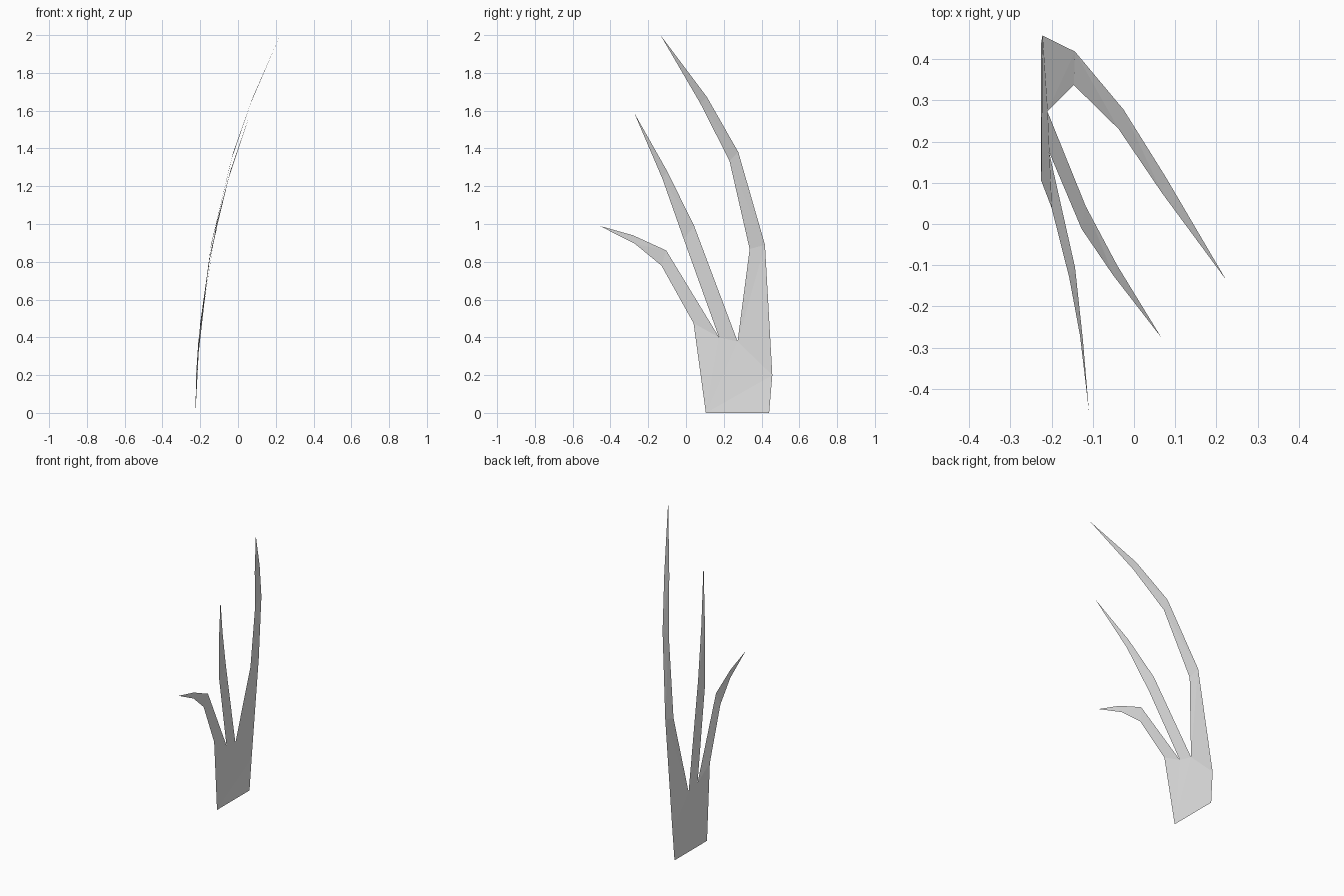
import bpy
import bmesh

if "Cube" in bpy.data.objects:
    bpy.data.objects.remove(bpy.data.objects["Cube"], do_unlink=True)

# One pale matte colour for the whole plant
leaf_grey = bpy.data.materials.new("pale_grey")
leaf_grey.use_nodes = True
leaf_colour = (0.8, 0.8, 0.8, 1)
leaf_grey.diffuse_color = leaf_colour
leaf_grey.node_tree.nodes["Principled BSDF"].inputs["Base Color"].default_value = leaf_colour


def make_sheet(name, faces):
    """Build a thin leaf sheet from faces given as corner points."""
    bm = bmesh.new()
    for corners in faces:
        bm.faces.new([bm.verts.new(point) for point in corners])
    bmesh.ops.remove_doubles(bm, verts=bm.verts, dist=0.001)
    bmesh.ops.triangulate(bm, faces=bm.faces[:])
    bm.normal_update()
    # Every face looks towards the concave side of the bend
    for face in bm.faces:
        if face.normal.x < 0:
            face.normal_flip()
    mesh = bpy.data.meshes.new(name)
    bm.to_mesh(mesh)
    bm.free()
    mesh.materials.append(leaf_grey)
    sheet = bpy.data.objects.new(name, mesh)
    bpy.context.collection.objects.link(sheet)
    return sheet


def make_blade(name, lower_edge, upper_edge, tip):
    """Join two matching edges with a strip that closes at a pointed tip."""
    lower, upper = lower_edge + [tip], upper_edge + [tip]
    faces = []
    for i in range(len(lower_edge)):
        corners = [lower[i], upper[i], upper[i + 1], lower[i + 1]]
        if upper[i + 1] == lower[i + 1]:
            corners.pop()
        faces.append(corners)
    return make_sheet(name, faces)


# Corners shared by the base and the blades
foot_front = (-.225, .105, 0)
foot_back = (-.225, .44, 0)
heel = (-.222, .457, .2)
shoulder = (-.2, .04, .475)
front_notch = (-.206, .175, .4)
back_notch = (-.21, .273, .378)

# Broad base that holds the blades together
make_sheet("leaf_base", [
    [foot_front, foot_back, heel, back_notch],
    [foot_front, back_notch, front_notch, shoulder],
])

# Short blade that curls to the front
make_blade(
    "short_blade",
    [shoulder, (-.157, -.13, .78), (-.131, -.27, .895)],
    [front_notch, (-.143, -.105, .86), (-.124, -.28, .94)],
    (-.109, -.457, .99),
)

# Slender middle blade
make_blade(
    "middle_blade",
    [front_notch, (-.127, -.012, .92), (-.05, -.125, 1.24)],
    [back_notch, (-.117, .043, .99), (-.041, -.1, 1.28)],
    (.066, -.275, 1.59),
)

# Tall back blade that arches over the others
make_blade(
    "tall_blade",
    [back_notch, (-.146, .337, .867), (-.037, .23, 1.335), (.068, .075, 1.64)],
    [heel, (-.143, .418, .89), (-.025, .277, 1.38), (.078, .112, 1.67)],
    (.223, -.135, 2),
)
